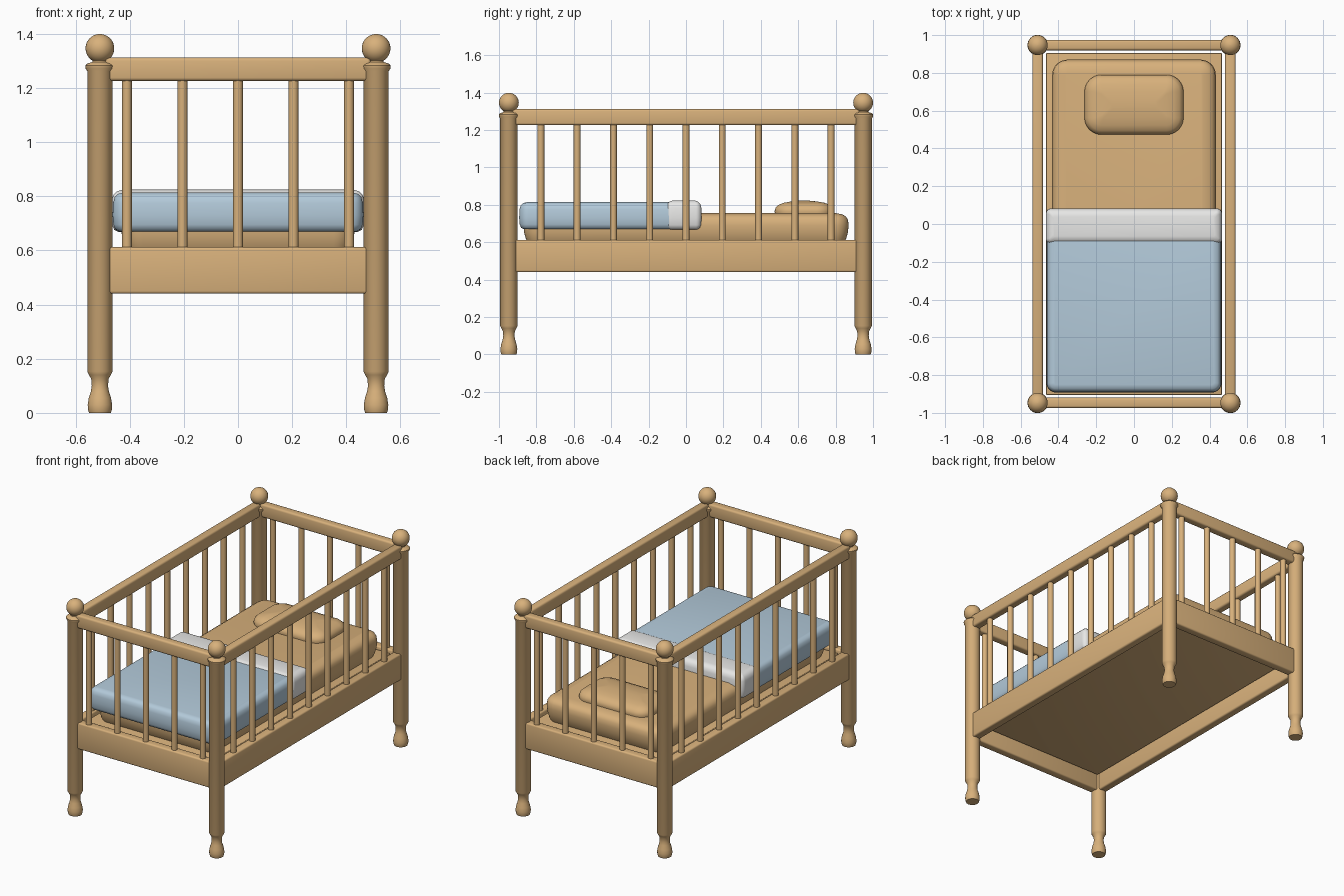
import bpy, bmesh, math

if "Cube" in bpy.data.objects:
    bpy.data.objects.remove(bpy.data.objects["Cube"])

def material(name, rgb):
    m = bpy.data.materials.new(name)
    m.diffuse_color = (*rgb, 1)
    m.use_nodes = True
    m.node_tree.nodes["Principled BSDF"].inputs["Base Color"].default_value = m.diffuse_color
    return m

WOOD = material("warm wood", (0.69, 0.44, 0.20))
BLUE = material("soft blue", (0.45, 0.59, 0.70))
WHITE = material("off white", (0.80, 0.80, 0.79))

def finish(name, bm, mat, angle=40):
    bmesh.ops.recalc_face_normals(bm, faces=bm.faces)
    me = bpy.data.meshes.new(name)
    bm.to_mesh(me)
    bm.free()
    me.materials.append(mat)
    ob = bpy.data.objects.new(name, me)
    bpy.context.collection.objects.link(ob)
    bpy.ops.object.select_all(action='DESELECT')
    ob.select_set(True)
    bpy.context.view_layer.objects.active = ob
    bpy.ops.object.shade_smooth_by_angle(angle=math.radians(angle))
    return ob

def skin(bm, rings):
    # joins equal rings into a closed solid
    loops = [[bm.verts.new(p) for p in r] for r in rings]
    n = len(loops[0])
    for a, b in zip(loops, loops[1:]):
        for i in range(n):
            j = (i + 1) % n
            bm.faces.new((a[i], a[j], b[j], b[i]))
    bm.faces.new(loops[0][::-1])
    bm.faces.new(loops[-1])

def turned(name, x, y, profile, sides=32):
    bm = bmesh.new()
    skin(bm, [[(x + r * math.cos(2 * math.pi * i / sides),
                y + r * math.sin(2 * math.pi * i / sides), z) for i in range(sides)]
              for r, z in profile])
    return finish(name, bm, WOOD)

def box(name, x, y, z0, z1, hx, hy, bevel=0.01):
    bm = bmesh.new()
    bmesh.ops.create_cube(bm, size=1)
    for v in bm.verts:
        v.co = (x + v.co.x * 2 * hx, y + v.co.y * 2 * hy, (z0 + z1) / 2 + v.co.z * (z1 - z0))
    bmesh.ops.bevel(bm, geom=bm.edges[:], offset=bevel, segments=3, profile=0.5, affect='EDGES')
    return finish(name, bm, WOOD)

def cushion(name, y0, y1, hx, corner, profile, mat):
    # rounded rectangles stacked as (inset, z)
    cy, hy = (y0 + y1) / 2, (y1 - y0) / 2
    rings = []
    for inset, z in profile:
        r = max(corner - inset, 0.012)
        ring = []
        for q, (sx, sy) in enumerate(((1, 1), (-1, 1), (-1, -1), (1, -1))):
            for k in range(9):
                a = math.pi / 2 * (q + k / 8)
                ring.append((sx * (hx - inset - r) + r * math.cos(a),
                             cy + sy * (hy - inset - r) + r * math.sin(a), z))
        rings.append(ring)
    bm = bmesh.new()
    skin(bm, rings)
    return finish(name, bm, mat, 50)

PX, PY, T = 0.51, 0.947, 0.0275

# corner posts with turned feet, collars and ball finials
POST = [(0.040, 0), (0.044, 0.012), (0.045, 0.03), (0.041, 0.055), (0.033, 0.08),
        (0.030, 0.10), (0.032, 0.125), (0.040, 0.14), (0.0465, 0.153), (0.0465, 1.262),
        (0.053, 1.272), (0.054, 1.282), (0.046, 1.29), (0.028, 1.296), (0.026, 1.31)]
BALL = [(max(0.053 * math.sin(math.pi * k / 16), 0.001),
         1.346 - 0.053 * math.cos(math.pi * k / 16)) for k in range(17)]
for sx, lr in ((-1, "left"), (1, "right")):
    for sy, fb in ((-1, "front"), (1, "back")):
        turned(f"{fb}_{lr}_post", sx * PX, sy * PY, POST)
        turned(f"{fb}_{lr}_finial", sx * PX, sy * PY, BALL)

def spindle(name, x, y):
    turned(name, x, y, [(0.0185, 0.59), (0.0185, 1.24)], 16)

# top rails, lower boards and spindles
for s, lr, fb in ((-1, "left", "front"), (1, "right", "back")):
    box(f"{lr}_top_rail", s * PX, 0, 1.226, 1.312, T, PY - 0.02, 0.012)
    box(f"{lr}_lower_board", s * PX, 0, 0.44, 0.612, T, PY - 0.02)
    box(f"{fb}_top_rail", 0, s * PY, 1.226, 1.312, PX - 0.02, T, 0.012)
    box(f"{fb}_lower_board", 0, s * PY, 0.44, 0.612, PX - 0.02, T)
    for i in range(-4, 5):
        spindle(f"{lr}_spindle", s * PX, i * 0.194)
    for i in range(-2, 3):
        spindle(f"{fb}_spindle", i * 0.205, s * PY)

# mattress base
box("base_board", 0, 0, 0.535, 0.598, 0.465, 0.905, 0.004)

# bedding
cushion("mattress", -0.87, 0.87, 0.433, 0.08,
        [(0.03, 0.59), (0.015, 0.615), (0.005, 0.65), (0, 0.69), (0.004, 0.72),
         (0.015, 0.738), (0.035, 0.749), (0.07, 0.756)], WOOD)
cushion("pillow", 0.473, 0.79, 0.262, 0.09,
        [(0.03, 0.70), (0.008, 0.735), (0, 0.765), (0.006, 0.785), (0.022, 0.80),
         (0.05, 0.811), (0.09, 0.818), (0.14, 0.823)], WOOD)
cushion("blanket", -0.892, 0.03, 0.463, 0.05,
        [(0.025, 0.67), (0.01, 0.678), (0.003, 0.695), (0, 0.73), (0.002, 0.775),
         (0.008, 0.797), (0.02, 0.809), (0.04, 0.814)], BLUE)
cushion("blanket_fold", -0.107, 0.083, 0.467, 0.03,
        [(0.025, 0.668), (0.01, 0.676), (0.003, 0.692), (0, 0.73), (0.001, 0.785),
         (0.007, 0.805), (0.02, 0.818), (0.04, 0.824)], WHITE)
